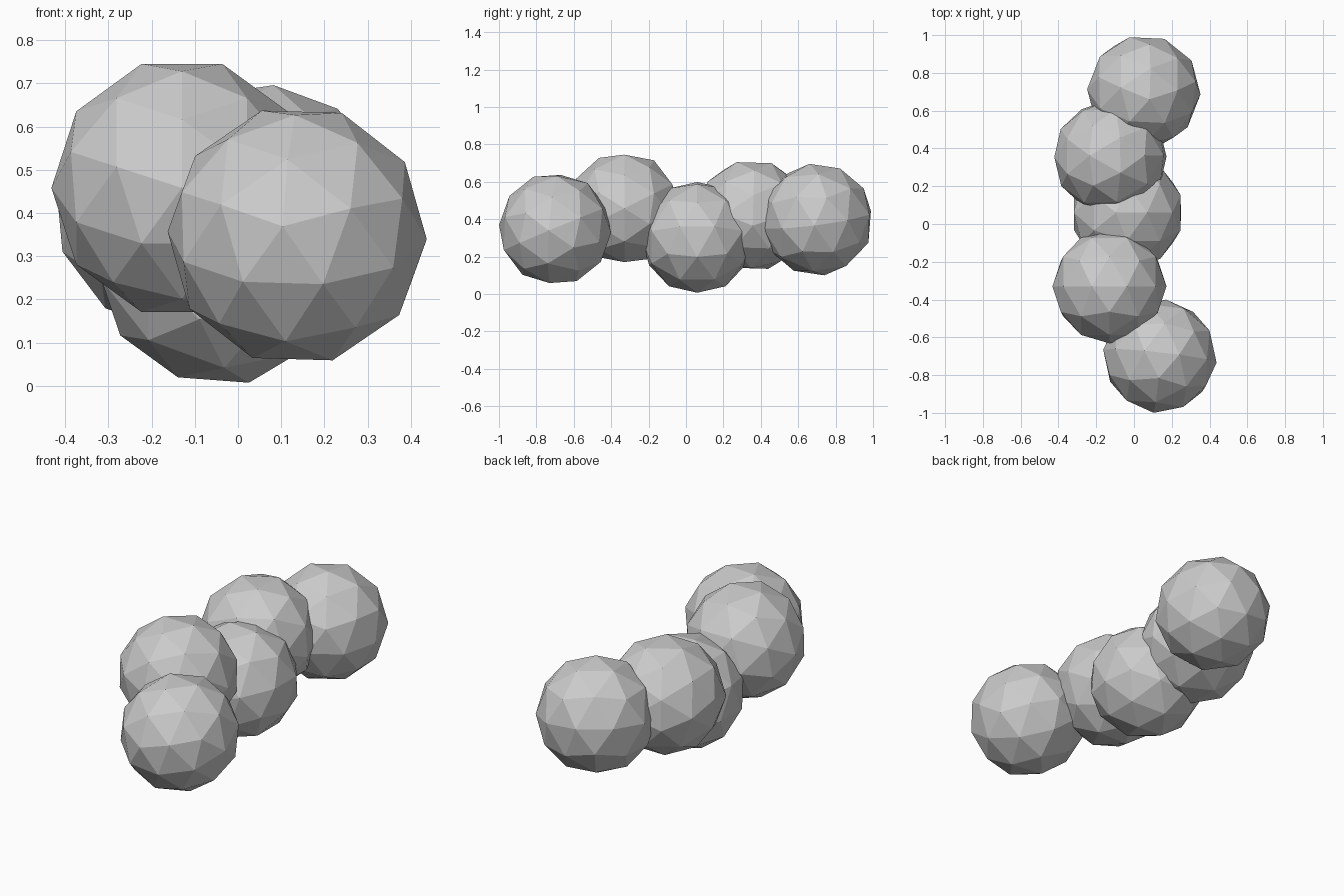
import bpy
from math import radians
from mathutils import Vector, Quaternion

if "Cube" in bpy.data.objects:
    bpy.data.objects.remove(bpy.data.objects["Cube"])

RADIUS = 0.302


def faceted_ball(name, centre, pole, spin):
    """Low-poly ball whose pole points along a given direction."""
    bpy.ops.mesh.primitive_ico_sphere_add(subdivisions=2, radius=RADIUS, location=centre)
    ball = bpy.context.object
    ball.name = name
    tilt = Vector((0, 0, 1)).rotation_difference(Vector(pole))
    ball.rotation_mode = 'QUATERNION'
    ball.rotation_quaternion = tilt @ Quaternion((0, 0, 1), radians(spin))


# Wavy row of overlapping balls, front to back
balls = [
    ("front_ball", (0.137, -0.70, 0.348), (-0.11, -0.99, 0.07), 10),
    ("second_ball", (-0.13, -0.33, 0.458), (0, -1, 0), 18),
    ("middle_ball", (-0.035, 0.06, 0.303), (0.2, 0, -0.98), 0),
    ("fourth_ball", (-0.125, 0.355, 0.42), (-0.3, -0.5, 0.8), 25),
    ("back_ball", (0.052, 0.70, 0.398), (0.1, -0.13, 0.98), 15),
]
for ball in balls:
    faceted_ball(*ball)
